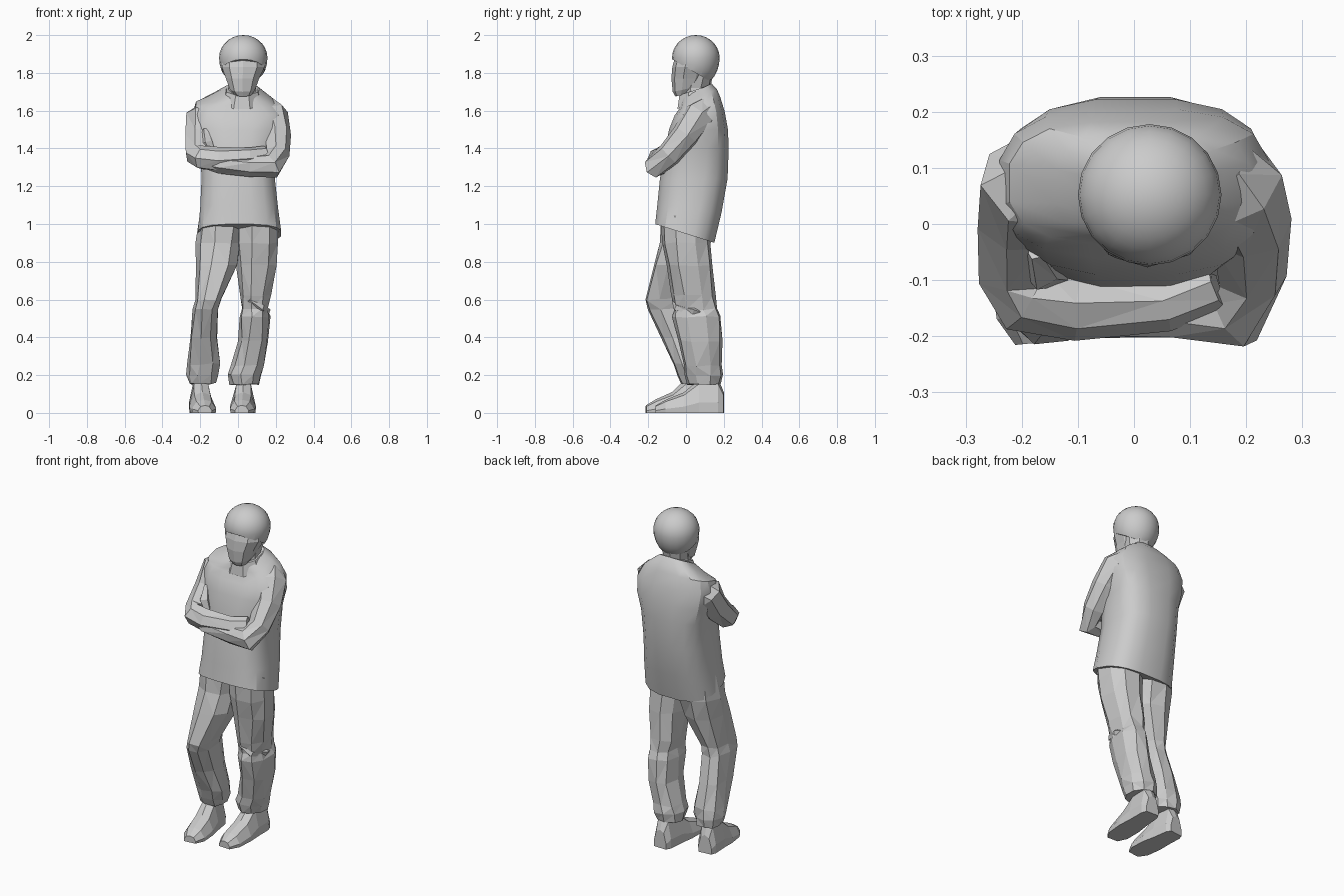
import bpy, bmesh, math, random
from mathutils import Vector, Matrix

if "Cube" in bpy.data.objects:
    bpy.data.objects.remove(bpy.data.objects["Cube"])

random.seed(4)


def loft(name, rings, smooth=None, jitter=0.0):
    """Skin a list of equal-length rings and cap both ends."""
    bm = bmesh.new()
    rows = []
    for ring in rings:
        rows.append([bm.verts.new(Vector(p) + Vector([random.uniform(-jitter, jitter) for _ in range(3)]))
                     for p in ring])
    n = len(rows[0])
    for a, b in zip(rows, rows[1:]):
        for i in range(n):
            j = (i + 1) % n
            bm.faces.new((a[i], a[j], b[j], b[i]))
    bm.faces.new(rows[0][::-1])
    bm.faces.new(rows[-1])
    return finish(name, bm, smooth, jitter > 0)


def finish(name, bm, smooth=None, facet=False):
    if facet:
        bmesh.ops.triangulate(bm, faces=[f for f in bm.faces if len(f.verts) == 4])
    bmesh.ops.recalc_face_normals(bm, faces=bm.faces)
    me = bpy.data.meshes.new(name)
    bm.to_mesh(me)
    bm.free()
    ob = bpy.data.objects.new(name, me)
    bpy.context.collection.objects.link(ob)
    if smooth:
        bpy.ops.object.select_all(action='DESELECT')
        ob.select_set(True)
        bpy.context.view_layer.objects.active = ob
        bpy.ops.object.shade_smooth_by_angle(angle=math.radians(smooth))
    return ob


def slices(rows, n, power=1.0):
    """Rows of (z, x0, x1, y0, y1, tilt): rounded-box rings, tilt raises the back."""
    out = []
    for z, x0, x1, y0, y1, tilt in rows:
        ring = []
        for i in range(n):
            a = 2 * math.pi * (i + 0.5) / n
            c, s = math.cos(a), math.sin(a)
            c = math.copysign(abs(c) ** power, c)
            s = math.copysign(abs(s) ** power, s)
            m = abs(math.cos(math.pi / n)) ** power
            ring.append(((x0 + x1) / 2 + c / m * (x1 - x0) / 2,
                         (y0 + y1) / 2 + s / m * (y1 - y0) / 2, z + tilt * s))
        out.append(ring)
    return out


def tube(name, pts, n=7, jitter=0.006):
    """Limb along points of (x, y, z, radius)."""
    pos = [Vector(p[:3]) for p in pts]
    rings = []
    side = None
    for i, p in enumerate(pos):
        t = (pos[min(i + 1, len(pos) - 1)] - pos[max(i - 1, 0)]).normalized()
        side = (side - t * side.dot(t)).normalized() if side else t.orthogonal().normalized()
        up = t.cross(side)
        rings.append([p + pts[i][3] * (side * math.cos(2 * math.pi * k / n) + up * math.sin(2 * math.pi * k / n))
                      for k in range(n)])
    return loft(name, rings, None, jitter)


def shoe(name, heel, toe):
    """Shoe with D-shaped sections running from heel to toe."""
    h, t = Vector((*heel, 0)), Vector((*toe, 0))
    d = t - h
    w = Vector((-d.y, d.x, 0)).normalized()
    rings = []
    for f, half, top in ((0, .04, .11), (.08, .053, .18), (.36, .058, .18), (.58, .066, .11),
                         (.85, .062, .07), (1, .035, .04)):
        prof = ((-1, 0), (1, 0), (1.05, .3), (.65, .85), (0, 1), (-.65, .85), (-1.05, .3))
        rings.append([h + d * f + w * half * u + Vector((0, 0, top * v)) for u, v in prof])
    return loft(name, rings)


# Jacket body, hem lower at the back
loft("jacket", slices([
    (.95, -.212, .228, -.163, .15, -.05),
    (1.08, -.20, .212, -.152, .188, -.02),
    (1.24, -.193, .195, -.138, .22, 0),
    (1.40, -.20, .205, -.108, .226, 0),
    (1.50, -.228, .235, -.09, .222, 0),
    (1.585, -.24, .24, -.06, .205, .01),
    (1.64, -.222, .205, -.035, .182, .03),
    (1.672, -.14, .16, -.03, .165, .04),
    (1.705, -.075, .11, -.02, .135, .04)], 16, .72), 30)

# Collar
loft("collar", slices([
    (1.655, -.085, .125, -.045, .15, .05),
    (1.71, -.06, .105, -.035, .135, .03)], 8))

# Crossed arms
tube("right_arm", [(-.15, .10, 1.58, .07), (-.19, .07, 1.555, .087), (-.202, .01, 1.45, .077),
                   (-.208, -.085, 1.365, .067), (-.19, -.132, 1.35, .062), (-.10, -.148, 1.342, .062),
                   (.06, -.14, 1.352, .05), (.15, -.11, 1.365, .045)])
tube("left_arm", [(.15, .10, 1.60, .07), (.18, .07, 1.575, .086), (.205, .0, 1.47, .076),
                  (.208, -.09, 1.37, .068), (.18, -.16, 1.31, .066), (.06, -.15, 1.305, .054),
                  (-.10, -.155, 1.32, .052), (-.17, -.13, 1.335, .04)])
# Left hand resting on the right upper arm
tube("left_hand", [(-.14, -.09, 1.37, .025), (-.165, -.085, 1.43, .032), (-.175, -.05, 1.50, .014)], 5, .003)

# Trouser legs: right knee bent forward, left leg straight
loft("right_leg", slices([
    (1.04, -.20, .03, -.13, .13, 0),
    (.90, -.215, .015, -.132, .122, 0),
    (.78, -.218, -.008, -.165, .095, 0),
    (.60, -.228, -.088, -.212, .04, 0),
    (.55, -.242, -.105, -.2, .04, 0),
    (.40, -.252, -.112, -.13, .08, 0),
    (.26, -.268, -.10, -.065, .11, 0),
    (.20, -.272, -.105, -.04, .118, 0),
    (.155, -.255, -.118, -.025, .11, 0)], 9, .85), None, .006)
loft("left_leg", slices([
    (1.04, -.01, .21, -.13, .13, 0),
    (.90, -.01, .21, -.12, .125, 0),
    (.78, .0, .20, -.10, .13, 0),
    (.62, .01, .17, -.075, .15, 0),
    (.55, .02, .155, -.06, .162, 0),
    (.51, .01, .168, -.065, .178, 0),
    (.38, .005, .155, -.035, .188, 0),
    (.25, -.03, .132, -.005, .185, 0),
    (.20, -.05, .122, .0, .188, 0),
    (.15, -.04, .108, .01, .18, 0)], 9, .85), None, .006)

# Trouser crease round the left knee
tube("knee_fold", [(.06, -.062, .60, .012), (.12, -.045, .56, .022), (.15, .04, .54, .022),
                   (.135, .11, .52, .012)], 5, .003)

# Shoes
shoe("right_shoe", (-.207, .115), (-.175, -.212))
shoe("left_shoe", (.035, .20), (.02, -.16))

# Neck and face
loft("neck", slices([
    (1.62, -.055, .105, -.02, .13, .02),
    (1.72, -.045, .095, -.022, .125, .0),
    (1.82, -.06, .12, .01, .145, .0)], 9))
loft("face", slices([
    (1.685, -.015, .07, -.054, .03, .01),
    (1.715, -.042, .09, -.067, .075, .015),
    (1.77, -.064, .112, -.073, .11, .0),
    (1.83, -.085, .14, -.068, .13, .0),
    (1.89, -.085, .14, -.052, .14, .0)], 10, .9))

# Hair: cap with full sides, cut along a line sloping from brow to nape
bm = bmesh.new()
bmesh.ops.create_uvsphere(bm, u_segments=20, v_segments=14, radius=1,
                          matrix=Matrix.Translation((.028, .052, 1.88)) @ Matrix.Diagonal((.128, .126, .12, 1)))
for v in bm.verts:
    if v.co.z < 1.88:
        v.co.z = 1.88 + (v.co.z - 1.88) * 1.3
bmesh.ops.bisect_plane(bm, geom=bm.verts[:] + bm.edges[:] + bm.faces[:],
                       plane_co=(0, -.07, 1.87), plane_no=(0, -.5, -.86), clear_outer=True)
bmesh.ops.holes_fill(bm, edges=[e for e in bm.edges if e.is_boundary])
finish("hair", bm, 40)
